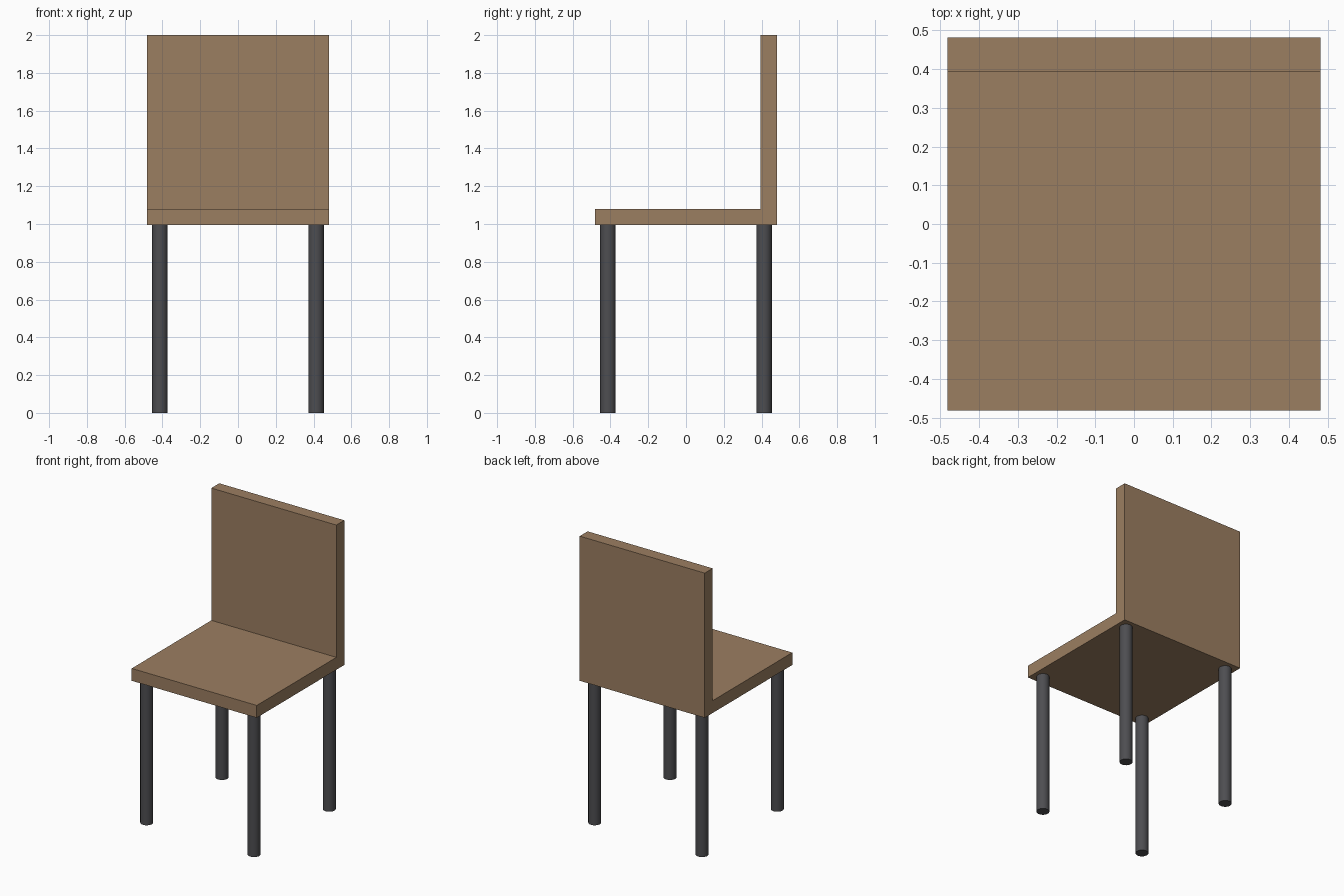
import bpy
import bmesh
import math

if "Cube" in bpy.data.objects:
    bpy.data.objects.remove(bpy.data.objects["Cube"])

HALF = 0.481      # half width and depth of the seat
SEAT_Z = 0.994    # underside of the seat
SEAT_TOP = 1.08
BACK_Y = 0.394    # front face of the backrest


def material(name, color):
    m = bpy.data.materials.new(name)
    m.diffuse_color = (*color, 1)
    m.use_nodes = True
    m.node_tree.nodes["Principled BSDF"].inputs["Base Color"].default_value = m.diffuse_color
    return m


wood = material("wood", (0.33, 0.21, 0.12))
metal = material("dark_metal", (0.075, 0.075, 0.082))

# Seat and backrest: one L-shaped side profile extruded across the width
profile = [(-HALF, SEAT_Z), (HALF, SEAT_Z), (HALF, 2.0),
           (BACK_Y, 2.0), (BACK_Y, SEAT_TOP), (-HALF, SEAT_TOP)]
bm = bmesh.new()
face = bm.faces.new([bm.verts.new((-HALF, y, z)) for y, z in profile])
ext = bmesh.ops.extrude_face_region(bm, geom=[face], use_keep_orig=True)
verts = [g for g in ext["geom"] if isinstance(g, bmesh.types.BMVert)]
bmesh.ops.translate(bm, verts=verts, vec=(2 * HALF, 0, 0))
bmesh.ops.recalc_face_normals(bm, faces=bm.faces)
mesh = bpy.data.meshes.new("seat_and_backrest")
bm.to_mesh(mesh)
bm.free()
mesh.materials.append(wood)
seat = bpy.data.objects.new("seat_and_backrest", mesh)
bpy.context.collection.objects.link(seat)

# Four round legs
for row, y in (("front", -0.413), ("back", 0.413)):
    for side, x in (("left", -0.413), ("right", 0.413)):
        bpy.ops.mesh.primitive_cylinder_add(
            vertices=32, radius=0.041, depth=SEAT_Z, location=(x, y, SEAT_Z / 2))
        leg = bpy.context.object
        leg.name = f"{row}_{side}_leg"
        leg.data.materials.append(metal)
        bpy.ops.object.shade_smooth_by_angle(angle=math.radians(30))
